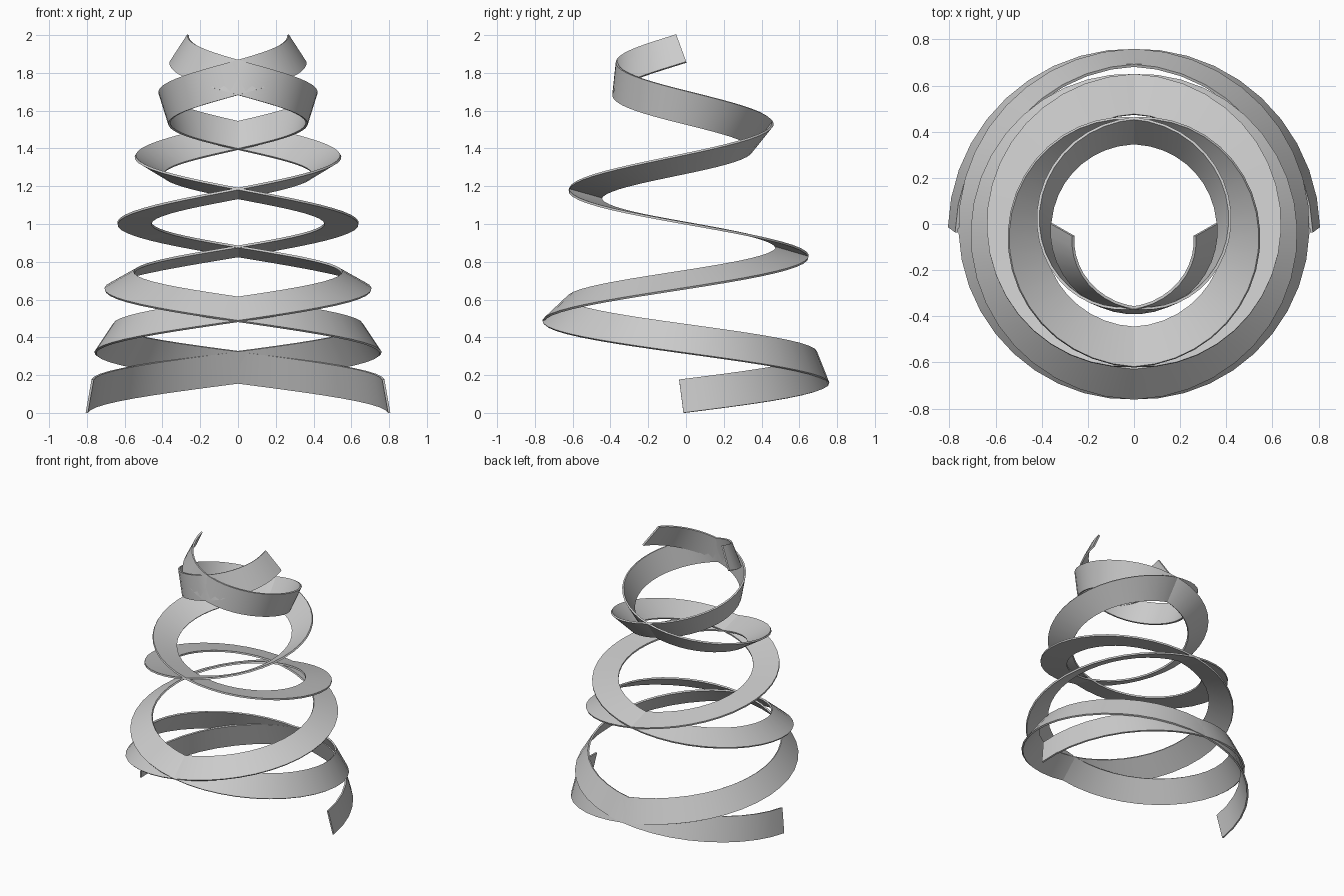
import bpy, bmesh, math
from mathutils import Vector

if "Cube" in bpy.data.objects:
    bpy.data.objects.remove(bpy.data.objects["Cube"])

TURNS, STEPS = 3, 40            # turns, segments per turn
R0, R1 = 0.785, 0.31            # path radius, bottom to top
Z0, Z1 = 0.088, 1.929           # path height, bottom to top
Y_OFF = -0.025
HALF_W, HALF_T = 0.09, 0.006    # ribbon half width and half thickness
START = math.radians(-80)       # lean of the ribbon at the foot


def path(f):
    a = f * TURNS * 2 * math.pi
    r = R0 + (R1 - R0) * f
    return Vector((r * math.cos(a), r * math.sin(a) + Y_OFF, Z0 + (Z1 - Z0) * f))


def tangent(f):
    return (path(f + 1e-3) - path(f - 1e-3)).normalized()


# Conical spiral ribbon, swept with a minimum-twist frame
bm = bmesh.new()
n = TURNS * STEPS
tan = tangent(0)
out = (Vector((1, 0, 0)) - tan * tan.x).normalized()
wide = out * math.cos(START) + out.cross(tan) * -math.sin(START) * -1
if wide.z > 0:
    wide = out * math.cos(START) + tan.cross(out) * math.sin(START) * -1
rings = []
for i in range(n + 1):
    f = i / n
    new_tan = tangent(f)
    wide = tan.rotation_difference(new_tan) @ wide
    wide = (wide - new_tan * wide.dot(new_tan)).normalized()
    tan = new_tan
    thin = tan.cross(wide)
    c = path(f)
    rings.append([bm.verts.new(c + wide * HALF_W * u + thin * HALF_T * v)
                  for u, v in ((1, 1), (-1, 1), (-1, -1), (1, -1))])
for a, b in zip(rings, rings[1:]):
    for k in range(4):
        bm.faces.new((a[k], a[(k + 1) % 4], b[(k + 1) % 4], b[k]))
bm.faces.new(rings[0])
bm.faces.new(rings[-1])
bmesh.ops.recalc_face_normals(bm, faces=bm.faces)

mesh = bpy.data.meshes.new("spiral_ribbons")
bm.to_mesh(mesh)
bm.free()
ribbon = bpy.data.objects.new("spiral_ribbons", mesh)
bpy.context.collection.objects.link(ribbon)
bpy.context.view_layer.objects.active = ribbon
ribbon.select_set(True)
bpy.ops.object.shade_smooth_by_angle(angle=math.radians(30))

# Second ribbon winding the other way
mirror = ribbon.modifiers.new("opposite_ribbon", "MIRROR")
mirror.use_axis[0] = True
mirror.use_mirror_merge = False
